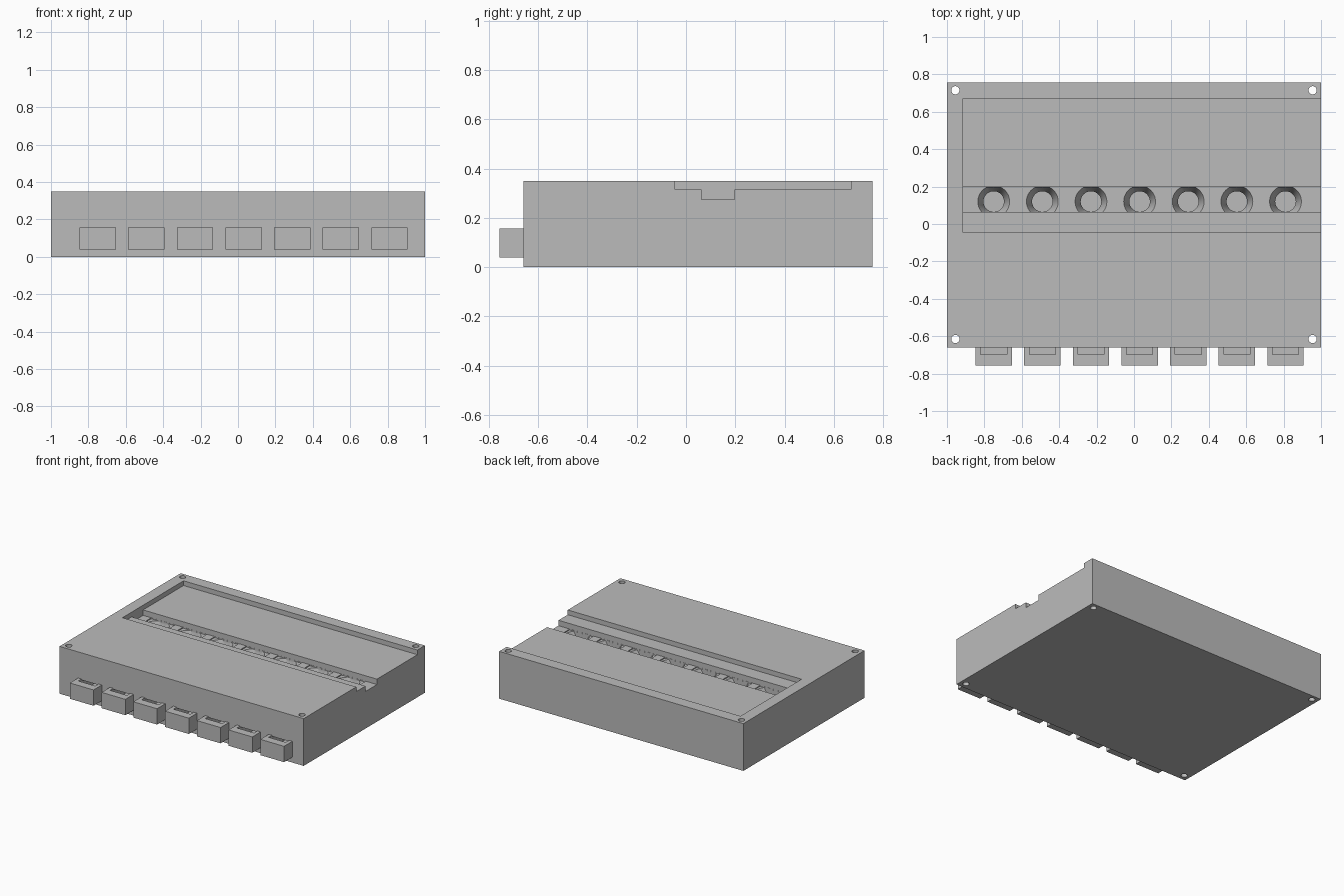
import bpy, bmesh
from mathutils import Vector, Matrix

cube = bpy.data.objects.get("Cube")
if cube:
    bpy.data.objects.remove(cube, do_unlink=True)

grey = bpy.data.materials.new("plain grey")
grey.use_nodes = True
grey.diffuse_color = (0.5, 0.5, 0.5, 1)
grey.node_tree.nodes["Principled BSDF"].inputs["Base Color"].default_value = (0.5, 0.5, 0.5, 1)


def finish(name, bm):
    bmesh.ops.recalc_face_normals(bm, faces=bm.faces)
    mesh = bpy.data.meshes.new(name)
    bm.to_mesh(mesh)
    bm.free()
    mesh.materials.append(grey)
    ob = bpy.data.objects.new(name, mesh)
    bpy.context.collection.objects.link(ob)
    return ob


def box(name, lo, hi):
    lo, hi = Vector(lo), Vector(hi)
    bm = bmesh.new()
    bmesh.ops.create_cube(bm, size=1, matrix=Matrix.Translation((lo + hi) / 2)
                          @ Matrix.Diagonal((*(hi - lo), 1)))
    return finish(name, bm)


def turned(name, x, y, profile, sides, clip=None):
    """Closed solid turned about a vertical axis, optionally trimmed in y."""
    bm = bmesh.new()
    rings = []
    for r, z in profile:
        ring = bmesh.ops.create_circle(bm, segments=sides, radius=r,
                                       matrix=Matrix.Translation((x, y, z)))
        rings.append(ring["verts"])
    for a, b in zip(rings, rings[1:]):
        for i in range(sides):
            j = (i + 1) % sides
            bm.faces.new((a[i], a[j], b[j], b[i]))
    bm.faces.new(rings[0])
    bm.faces.new(rings[-1])
    for edge, side in zip(clip or (), (-1, 1)):
        bmesh.ops.bisect_plane(bm, geom=bm.verts[:] + bm.edges[:] + bm.faces[:],
                               plane_co=(0, edge, 0), plane_no=(0, side, 0), clear_outer=True)
        bmesh.ops.holes_fill(bm, edges=bm.edges)
    return finish(name, bm)


def cut(target, cutter):
    cutter.hide_render = True
    mod = target.modifiers.new("cut", 'BOOLEAN')
    mod.operation = 'DIFFERENCE'
    mod.solver = 'EXACT'
    mod.object = cutter
    bpy.context.view_layer.objects.active = target
    bpy.ops.object.modifier_apply(modifier=mod.name)
    bpy.data.objects.remove(cutter, do_unlink=True)


TOP, FLOOR = 0.35, 0.275
HOLE_Y = 0.12
centres = [-0.75 + 0.26 * i for i in range(7)]

# Main block with a wide recess and a deeper channel, both open on the left side
body = box("body", (-1, -0.66, 0), (1, 0.757, TOP))
cut(body, box("recess_cutter", (-0.915, -0.045, 0.315), (1.1, 0.67, 0.5)))
cut(body, box("channel_cutter", (-0.915, 0.063, FLOOR), (1.1, 0.197, 0.4)))

# Through holes in the corners
for x in (-0.955, 0.955):
    for y in (-0.615, 0.715):
        cut(body, turned("screw_cutter", x, y, [(0.022, -0.1), (0.022, 0.5)], 24))

for i, x in enumerate(centres):
    # Shallow cell with a funnel that drops into a chute
    cut(body, box("cell_cutter", (x - 0.098, 0.064, 0.268), (x + 0.098, 0.196, 0.3)))
    cut(body, turned("funnel_cutter", x, HOLE_Y,
                     [(0.085, 0.3), (0.085, 0.268), (0.055, 0.2), (0.055, 0.1)],
                     40, clip=(0.0645, 0.1955)))
    cut(body, box("chute_cutter", (x - 0.07, -0.7, 0.065), (x + 0.07, 0.19, 0.15)))

    # Outlet tray on the front, notched on top
    tray = box(f"tray_{i + 1}", (x - 0.097, -0.757, 0.04), (x + 0.097, -0.66, 0.157))
    cut(tray, box("notch_cutter", (x - 0.07, -0.698, 0.065), (x + 0.07, -0.6, 0.3)))

# Smooth funnels and holes, sharp block edges
bpy.ops.object.select_all(action='DESELECT')
body.select_set(True)
bpy.context.view_layer.objects.active = body
bpy.ops.object.shade_smooth_by_angle(angle=0.5)
